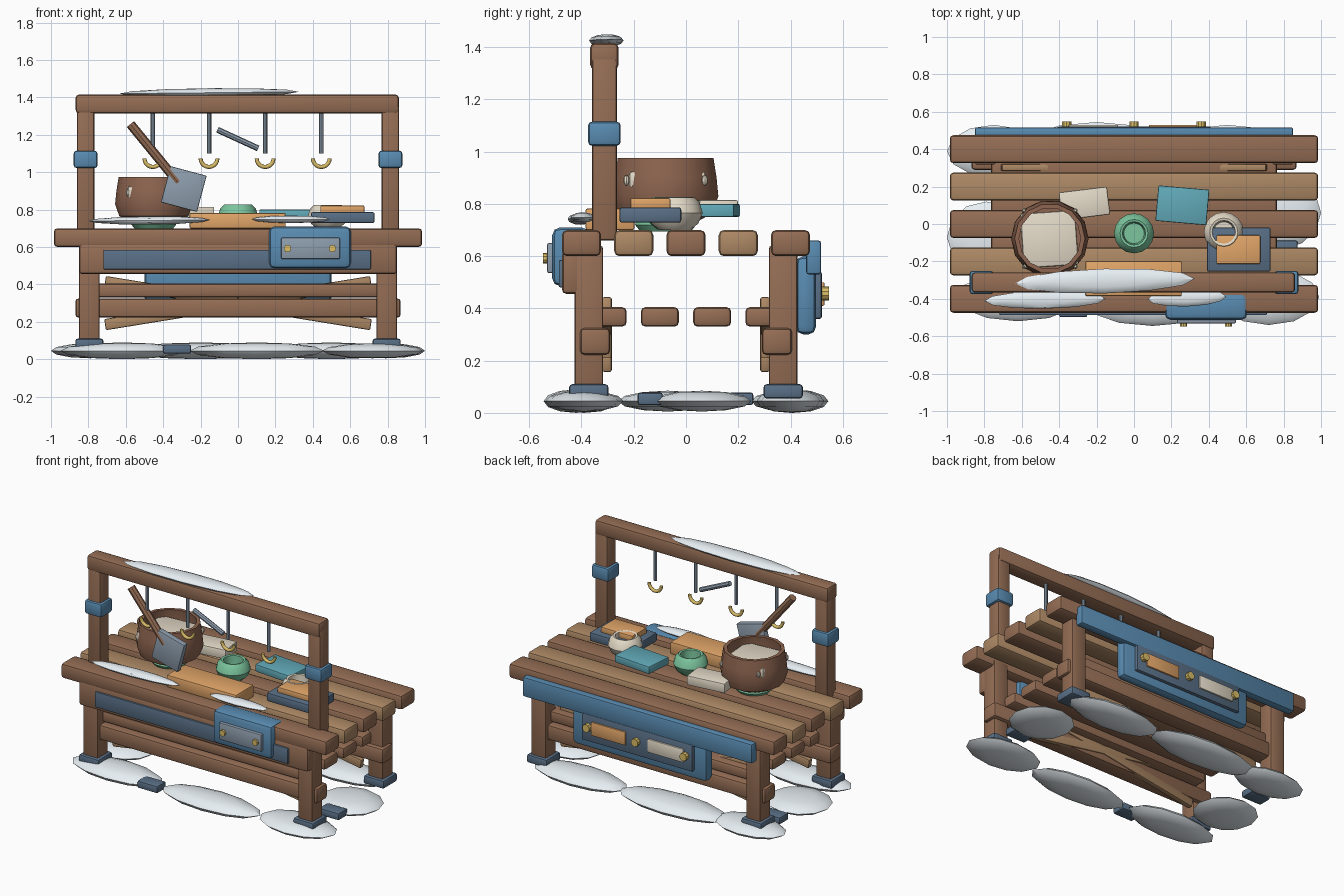
import bpy, bmesh, math
from mathutils import Vector

if "Cube" in bpy.data.objects:
    bpy.data.objects.remove(bpy.data.objects["Cube"])

COL = {
    "wood": (0.30, 0.155, 0.09), "light_wood": (0.42, 0.25, 0.13), "navy": (0.10, 0.16, 0.24),
    "blue": (0.10, 0.26, 0.44), "steel": (0.27, 0.34, 0.42), "gold": (0.72, 0.52, 0.14),
    "snow": (0.80, 0.86, 0.90), "orange": (0.76, 0.38, 0.14), "cream": (0.78, 0.71, 0.58),
    "green": (0.20, 0.56, 0.34), "teal": (0.12, 0.40, 0.48), "pot": (0.27, 0.13, 0.08),
}
MATS = {}
for key, c in COL.items():
    MATS[key] = bpy.data.materials.new(key)
    MATS[key].diffuse_color = (*c, 1)


def finish(name, bm, mat, loc=(0, 0, 0), rot=(0, 0, 0), smooth=35):
    bmesh.ops.recalc_face_normals(bm, faces=bm.faces)
    me = bpy.data.meshes.new(name)
    bm.to_mesh(me)
    bm.free()
    me.materials.append(MATS[mat])
    ob = bpy.data.objects.new(name, me)
    bpy.context.collection.objects.link(ob)
    ob.location = loc
    ob.rotation_euler = [math.radians(a) for a in rot]
    if smooth:
        bpy.ops.object.select_all(action='DESELECT')
        ob.select_set(True)
        bpy.context.view_layer.objects.active = ob
        bpy.ops.object.shade_smooth_by_angle(angle=math.radians(smooth))
    return ob


def box(name, x, y, z, mat, bevel=0.018, rot=(0, 0, 0)):
    """Bevelled box from (min, max) ranges."""
    bm = bmesh.new()
    bmesh.ops.create_cube(bm, size=1)
    bmesh.ops.scale(bm, verts=bm.verts, vec=(x[1] - x[0], y[1] - y[0], z[1] - z[0]))
    if bevel:
        bmesh.ops.bevel(bm, geom=bm.edges[:], offset=bevel, segments=2, profile=0.5, affect='EDGES')
    return finish(name, bm, mat, (sum(x) / 2, sum(y) / 2, sum(z) / 2), rot)


def blob(name, loc, radii, mat="snow", rot=(0, 0, 0), u=12, v=6):
    bm = bmesh.new()
    bmesh.ops.create_uvsphere(bm, u_segments=u, v_segments=v, radius=1)
    bmesh.ops.scale(bm, verts=bm.verts, vec=radii)
    return finish(name, bm, mat, loc, rot)


def rod(name, p, q, r, mat, n=8):
    bm = bmesh.new()
    p, q = Vector(p), Vector(q)
    bmesh.ops.create_cone(bm, cap_ends=True, segments=n, radius1=r, radius2=r, depth=(q - p).length)
    ob = finish(name, bm, mat, (p + q) / 2)
    ob.rotation_euler = (q - p).to_track_quat('Z', 'Y').to_euler()
    return ob


def lathe(name, profile, loc, mat, n=14):
    bm = bmesh.new()
    rings = [[bm.verts.new((r * math.cos(2 * math.pi * i / n), r * math.sin(2 * math.pi * i / n), z))
              for i in range(n)] for r, z in profile]
    for a, b in zip(rings, rings[1:]):
        for i in range(n):
            j = (i + 1) % n
            bm.faces.new((a[i], a[j], b[j], b[i]))
    bm.faces.new(rings[0])
    bm.faces.new(rings[-1])
    return finish(name, bm, mat, loc)


def hook(name, loc, R=0.045, r=0.011, n=10, m=8):
    """Half ring opening upward."""
    bm = bmesh.new()
    rings = []
    for i in range(n + 1):
        a = math.pi + math.pi * i / n
        rings.append([bm.verts.new(((R + r * math.cos(t)) * math.cos(a), r * math.sin(t),
                                    (R + r * math.cos(t)) * math.sin(a)))
                      for t in [2 * math.pi * k / m for k in range(m)]])
    for a, b in zip(rings, rings[1:]):
        for k in range(m):
            bm.faces.new((a[k], a[(k + 1) % m], b[(k + 1) % m], b[k]))
    bm.faces.new(rings[0])
    bm.faces.new(rings[-1])
    return finish(name, bm, "gold", loc, smooth=50)


# Table top planks and lower shelf planks
for i in range(5):
    y = -0.4 + 0.2 * i
    box("top_plank", (-0.985, 0.985), (y - 0.075, y + 0.075), (0.6, 0.7),
        "light_wood" if i % 2 else "wood", 0.02)
for y in (-0.3, -0.1, 0.1, 0.3):
    box("shelf_plank", (-0.765, 0.765), (y - 0.073, y + 0.073), (0.33, 0.405), "wood")

# Legs, feet, stretchers, crossed braces
for s in (-1, 1):
    for t in (-1, 1):
        x, y = 0.795 * s, 0.372 * t
        box("leg", (x - 0.055, x + 0.055), (y - 0.055, y + 0.055), (0.07, 0.64), "wood", 0.012)
        box("foot_cap", (x - 0.075, x + 0.075), (y - 0.075, y + 0.075), (0.055, 0.11), "navy", 0.012)
    y = 0.348 * s
    box("stretcher", (-0.87, 0.87), (y - 0.058, y + 0.058), (0.222, 0.325), "wood")
    for t in (-1, 1):
        box("cross_brace", (-0.72, 0.72), (0.302 * s - 0.018, 0.302 * s + 0.018), (0.27, 0.33),
            "light_wood", 0.008, (0, 9.2 * t, 0))

# Front apron with inset panel and box
box("front_apron", (-0.85, 0.85), (-0.475, -0.40), (0.455, 0.62), "wood")
box("front_panel", (-0.72, 0.71), (-0.487, -0.46), (0.48, 0.585), "navy", 0.006)
box("front_box", (0.165, 0.605), (-0.512, -0.37), (0.485, 0.71), "blue", 0.03)
box("front_box_plate", (0.23, 0.545), (-0.532, -0.5), (0.535, 0.65), "steel", 0.008)
for x in (0.265, 0.505):
    rod("front_knob", (x, -0.547, 0.592), (x, -0.52, 0.592), 0.02, "gold", 10)

# Back apron with display box
box("back_apron", (-0.85, 0.85), (0.46, 0.517), (0.53, 0.66), "blue", 0.01)
box("back_box", (-0.5, 0.5), (0.42, 0.498), (0.30, 0.6), "blue", 0.03)
box("back_box_plate", (-0.41, 0.41), (0.48, 0.52), (0.36, 0.54), "navy", 0.008)
box("back_card_orange", (0.08, 0.335), (0.51, 0.53), (0.41, 0.50), "orange", 0.005)
box("back_card_cream", (-0.35, -0.085), (0.51, 0.53), (0.41, 0.50), "cream", 0.005)
for x in (-0.36, 0, 0.36):
    rod("back_knob", (x, 0.51, 0.457), (x, 0.547, 0.457), 0.026, "gold", 10)

# Overhead rack
for s in (-1, 1):
    x = 0.815 * s
    box("rack_post", (x - 0.047, x + 0.047), (-0.36, -0.265), (0.66, 1.36), "wood", 0.012)
    box("post_band", (x - 0.064, x + 0.064), (-0.375, -0.25), (1.022, 1.115), "blue", 0.016)
box("rack_beam", (-0.868, 0.86), (-0.367, -0.258), (1.315, 1.415), "wood")
for x in (-0.455, -0.155, 0.145, 0.445):
    rod("hook_rod", (x, -0.31, 1.10), (x, -0.31, 1.33), 0.012, "steel")
    hook("hook", (x, -0.31, 1.073))
rod("hanging_tool", (-0.11, -0.31, 1.227), (0.108, -0.31, 1.127), 0.016, "steel")

# Spatula
rod("spatula_handle", (-0.575, -0.31, 1.257), (-0.32, -0.31, 0.945), 0.025, "wood")
box("spatula_blade", (-0.39, -0.19), (-0.33, -0.29), (0.81, 1.01), "steel", 0.006, (0, 15, 0))

# Cooking pot on a ring, with contents and rivets
pot = (-0.45, -0.078, 0)
lathe("pot_stand", [(0.10, 0.695), (0.12, 0.72), (0.11, 0.75)], pot, "green")
lathe("pot", [(0.13, 0.735), (0.185, 0.765), (0.207, 0.83), (0.20, 0.90), (0.188, 0.975),
              (0.165, 0.975), (0.175, 0.90), (0.17, 0.82)], pot, "pot")
box("pot_contents", (-0.60, -0.305), (-0.228, 0.065), (0.86, 0.925), "cream", 0.012, (0, 0, 4))
for s in (-1, 1):
    for t in (-1, 1):
        blob("pot_rivet", (-0.45 + 0.137 * s, -0.078 + 0.15 * t, 0.89), (0.012, 0.012, 0.02), "cream", u=8)

# Small jars
jar = [(0.06, 0), (0.09, 0.025), (0.107, 0.065), (0.095, 0.105), (0.075, 0.125),
       (0.062, 0.122), (0.06, 0.06), (0.055, 0.015)]
lathe("green_jar", jar, (0, -0.05, 0.702), "green", 16)
lathe("cream_jar", jar, (0.48, -0.043, 0.70), "cream", 16)

# Boards and books on the table
box("navy_board", (0.39, 0.73), (-0.255, -0.018), (0.728, 0.787), "navy", 0.01)
box("orange_block", (0.44, 0.675), (-0.213, -0.06), (0.78, 0.822), "orange", 0.006)
box("teal_book", (0.122, 0.395), (0.005, 0.195), (0.75, 0.80), "teal", 0.006, (0, 0, -5))
box("cream_block", (-0.395, -0.135), (0.035, 0.185), (0.75, 0.815), "cream", 0.008, (0, 0, 7))
box("orange_book", (-0.26, 0.255), (-0.385, -0.197), (0.70, 0.782), "orange", 0.008)

# Snow on the beam and table edge
blob("beam_snow", (-0.155, -0.305, 1.425), (0.48, 0.066, 0.024), rot=(0, -0.6, 1.5))
blob("table_snow_left", (-0.475, -0.405, 0.742), (0.325, 0.048, 0.022), rot=(0, -0.5, 1))
blob("table_snow_right", (0.283, -0.395, 0.748), (0.21, 0.046, 0.02), rot=(0, 0, 2))

# Snow drifts on the ground: x, y, half length, half width
for x, y, a, b in ((-0.62, -0.39, 0.33, 0.13), (0.10, -0.42, 0.36, 0.125), (0.72, -0.39, 0.27, 0.15),
                   (0.50, 0.40, 0.34, 0.13), (-0.20, 0.41, 0.40, 0.135), (-0.75, 0.39, 0.25, 0.14),
                   (0.79, 0.06, 0.21, 0.19), (-0.79, -0.07, 0.21, 0.19)):
    blob("ground_snow", (x, y, 0.045), (a, b, 0.045 if a > 0.3 else 0.04))
for x, y in ((-0.325, -0.45), (0.80, -0.137), (-0.80, 0.21)):
    box("ground_stone", (x - 0.075, x + 0.075), (y - 0.048, y + 0.048), (0.03, 0.078), "navy", 0.01)

for m in bpy.data.materials:
    if m.users and not m.is_grease_pencil:
        m.use_nodes = True
        m.node_tree.nodes["Principled BSDF"].inputs["Base Color"].default_value = m.diffuse_color
